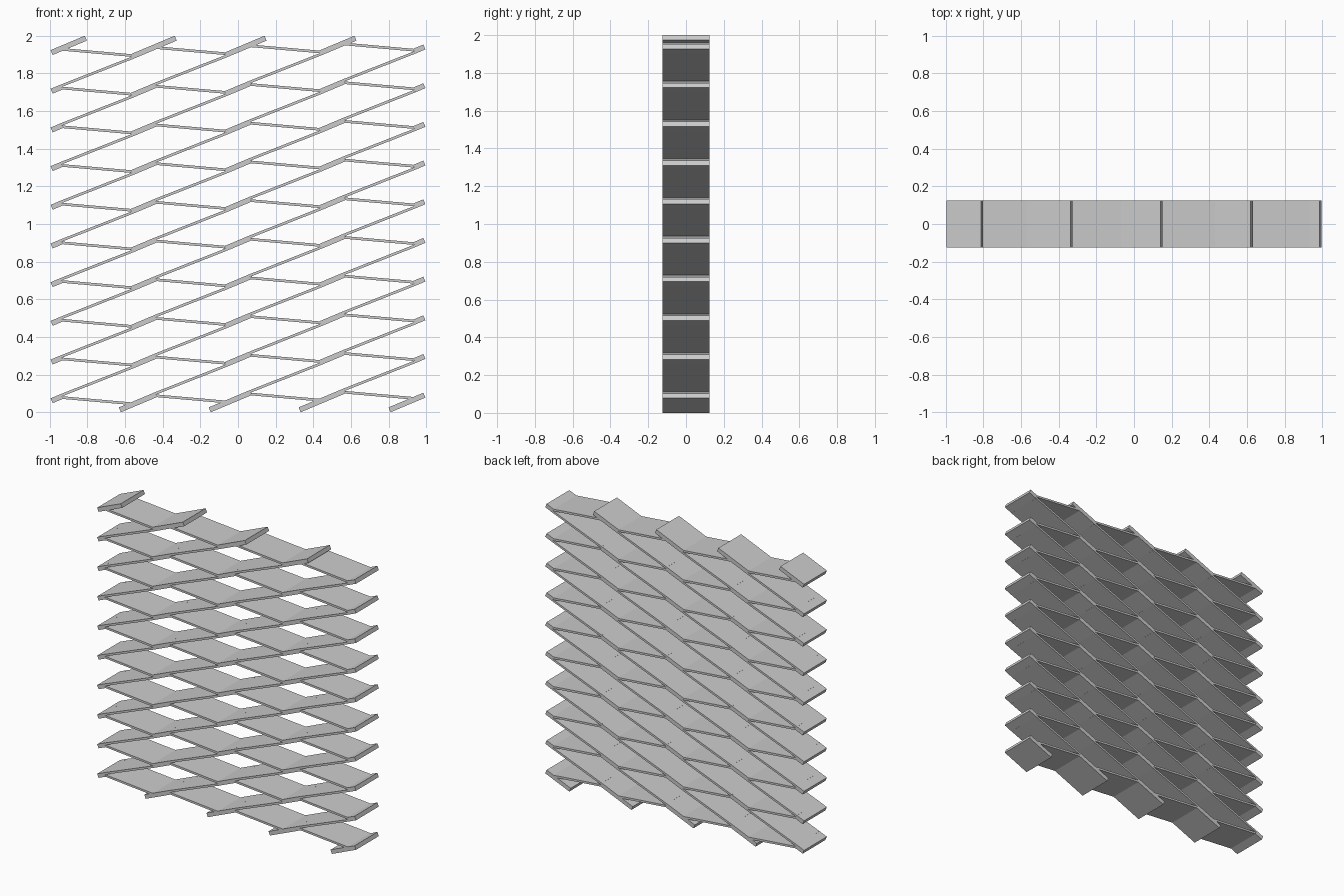
import bpy, bmesh, math
from mathutils import Vector, Matrix

if "Cube" in bpy.data.objects:
    bpy.data.objects.remove(bpy.data.objects["Cube"])

DEPTH = 0.25      # slat depth in y
T = 0.014         # single wall thickness (bonded walls are double)
S = 0.42          # slope of bonded walls
H = 0.065         # half length of a bonded wall in x
COLS, ROWS = 5, 10
EDGE = 0.994
N = Vector((-S, 1)).normalized() * (T / 2)   # shift to upper / lower half of a bonded wall


def slat(bm, a, b, thick):
    """Box whose centre line runs from a to b in the xz plane."""
    d = b - a
    mid = (a + b) / 2
    m = (Matrix.Translation((mid.x, 0, mid.y))
         @ Matrix.Rotation(-math.atan2(d.y, d.x), 4, 'Y')
         @ Matrix.Diagonal((d.length, DEPTH, thick, 1)))
    bmesh.ops.create_cube(bm, size=1, matrix=m)


def finish(bm, name):
    me = bpy.data.meshes.new(name)
    bm.to_mesh(me)
    bm.free()
    bpy.context.collection.objects.link(bpy.data.objects.new(name, me))


def centre(i, j):
    return Vector((-1 + 0.5 * i, 0.057 + 0.0095 * i + 0.2055 * j))


def on_wall(i, j, dx):
    return centre(i, j) + Vector((dx, S * dx))


bonded, diagonal, cross = bmesh.new(), bmesh.new(), bmesh.new()
for j in range(ROWS):
    for i in range(COLS):
        c = centre(i, j)
        # bonded double walls, extended to the panel border at top and bottom
        lo, hi = -H, H
        if j == 0:
            lo = (T - 0.001 - c.y) / S
        if j == ROWS - 1:
            hi = (2 - T + 0.001 - c.y) / S
        lo = max(lo, -EDGE + 0.004 - c.x)
        hi = min(hi, EDGE - 0.004 - c.x)
        slat(bonded, on_wall(i, j, lo), on_wall(i, j, hi), 2 * T)
        if i < COLS - 1:
            # short cross walls: lower half of one wall to upper half of the next
            slat(cross, on_wall(i, j, H) - N, on_wall(i + 1, j, -H) + N, T)
            # long diagonal walls climbing to the next row
            if j < ROWS - 1:
                slat(diagonal, on_wall(i, j, H) + N, on_wall(i + 1, j + 1, -H) - N, T)

finish(bonded, "bonded_walls")
finish(diagonal, "diagonal_walls")
finish(cross, "cross_walls")
